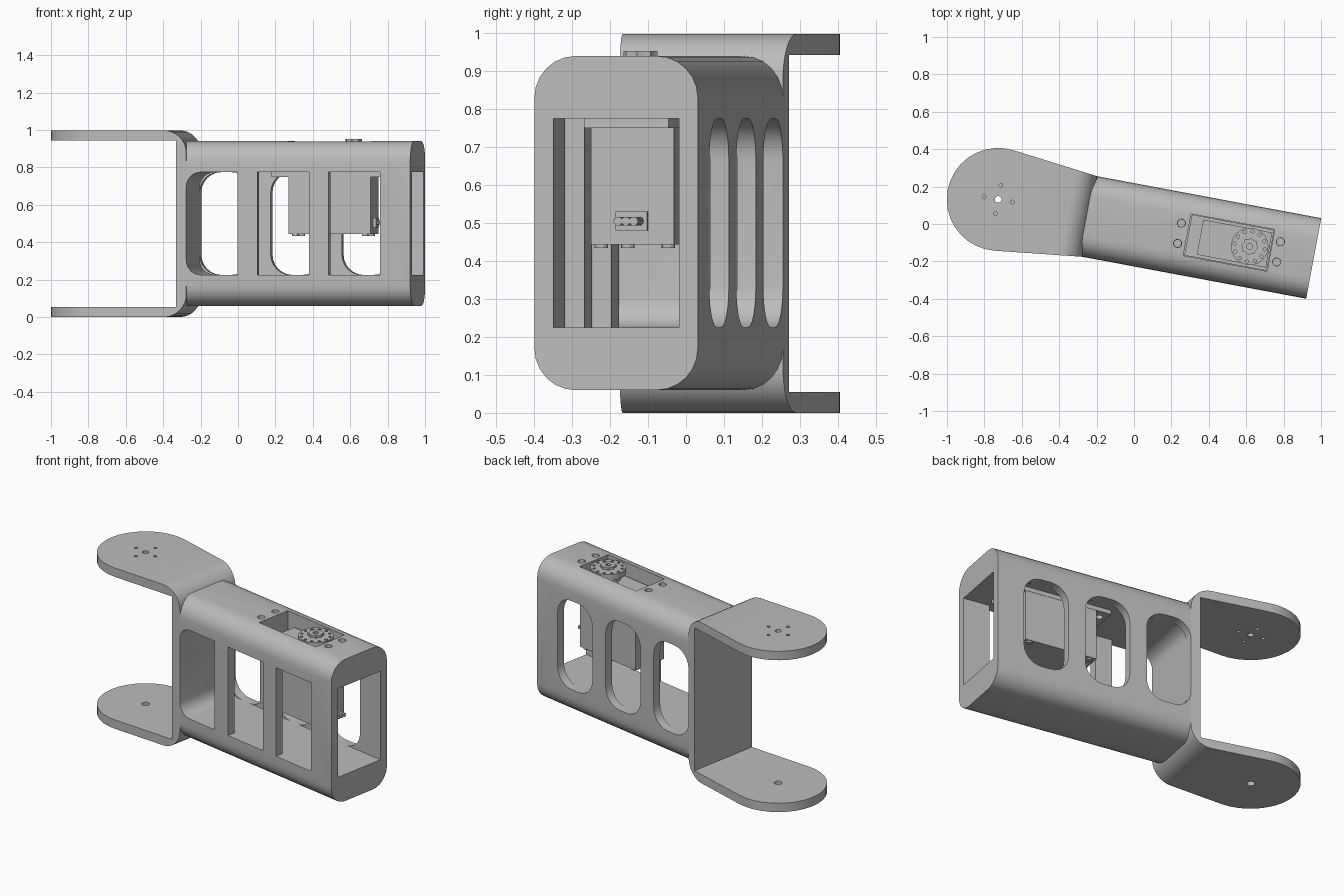
import bpy, bmesh
from math import sin, cos, pi, radians, atan2, acos, hypot
from mathutils import Matrix

cube = bpy.data.objects.get("Cube")
if cube:
    bpy.data.objects.remove(cube, do_unlink=True)

grey = bpy.data.materials.new("plain_grey")
grey.use_nodes = True
grey.diffuse_color = (0.5, 0.5, 0.5, 1)
grey.node_tree.nodes["Principled BSDF"].inputs["Base Color"].default_value = (0.5, 0.5, 0.5, 1)

# The arm runs along local x, turned in plan
FRAME = Matrix.Translation((-0.2365, 0.04, 0)) @ Matrix.Rotation(radians(-10.6), 4, 'Z')
H, T = 0.998, 0.055            # overall height, bracket thickness
L, W = 1.218, 0.219            # housing length, half width
LOW, HIGH = 0.225, 0.775       # cavity floor and roof
WALL = 0.168                   # inner half width
EYE, EYE_R = -0.498, 0.275     # round end of the bracket
HORN = 0.87                    # servo shaft position
WINDOWS = [(i * 0.387, i * 0.387 + 0.28) for i in range(3)]


def arc(cx, cy, r, a0, a1, n):
    return [(cx + r * cos(a0 + (a1 - a0) * i / n), cy + r * sin(a0 + (a1 - a0) * i / n))
            for i in range(n + 1)]


def circle(cx, cy, r, n=16):
    return arc(cx, cy, r, 0, 2 * pi, n)[:-1]


def rounded(x0, y0, x1, y1, left=0.0, right=0.0, n=6):
    pts = []
    corners = [(x0, y0, left, 1, 1), (x1, y0, right, -1, 1),
               (x1, y1, right, -1, -1), (x0, y1, left, 1, -1)]
    for k, (x, y, r, sx, sy) in enumerate(corners):
        if r:
            a = pi + k * pi / 2
            pts += arc(x + sx * r, y + sy * r, r, a, a + pi / 2, n)
        else:
            pts.append((x, y))
    return pts


def prism(name, pts, d0, d1, axis='z'):
    """Extrude a 2D outline from d0 to d1 along the given axis."""
    place = {'z': lambda a, b, d: (a, b, d), 'y': lambda a, b, d: (a, d, b),
             'x': lambda a, b, d: (d, a, b)}[axis]
    bm = bmesh.new()
    face = bm.faces.new([bm.verts.new(place(a, b, d0)) for a, b in pts])
    top = bmesh.ops.extrude_face_region(bm, geom=[face])
    shift = [v for v in top["geom"] if isinstance(v, bmesh.types.BMVert)]
    bmesh.ops.translate(bm, verts=shift, vec=place(0, 0, d1 - d0))
    bmesh.ops.recalc_face_normals(bm, faces=bm.faces[:])
    mesh = bpy.data.meshes.new(name)
    bm.to_mesh(mesh)
    bm.free()
    mesh.materials.append(grey)
    ob = bpy.data.objects.new(name, mesh)
    bpy.context.collection.objects.link(ob)
    ob.matrix_world = FRAME
    return ob


def box(name, x0, x1, y0, y1, z0, z1):
    return prism(name, rounded(x0, y0, x1, y1), z0, z1)


def boolean(ob, cutter, op='DIFFERENCE'):
    bpy.context.view_layer.objects.active = ob
    mod = ob.modifiers.new("cut", 'BOOLEAN')
    mod.operation, mod.solver, mod.object = op, 'EXACT', cutter
    bpy.ops.object.modifier_apply(modifier=mod.name)
    bpy.data.objects.remove(cutter, do_unlink=True)


def hole(ob, x, y, r, z0, z1, n=12):
    boolean(ob, prism("cutter", circle(x, y, r, n), z0, z1))


# Housing: rounded tube, hollowed, with windows in both sides
housing = prism("housing", rounded(-W, 0.06, W, 0.94, 0.11, 0.11), -0.03, L, 'x')
boolean(housing, prism("cutter", rounded(0, LOW, L + 0.1, HIGH, 0.08), -WALL, WALL, 'y'))
for i, (a, b) in enumerate(WINDOWS):
    front = rounded(a, LOW, b, HIGH, 0 if i else 0.08)
    boolean(housing, prism("cutter", front, -W - 0.1, -0.1, 'y'))
    boolean(housing, prism("cutter", rounded(a, LOW, b, HIGH, 0.11, 0.11), 0.1, W + 0.1, 'y'))

# Servo pocket and mounting holes in the roof
boolean(housing, box("cutter", 0.53, 0.985, -0.113, 0.113, 0.7, 1))
for x in (0.488, 1.027):
    for y in (-0.055, 0.055):
        hole(housing, x, y, 0.022, 0.7, 1)

# Bracket: bent strip trimmed to a tapered plan with a round end
tangent = atan2(W, -EYE) + acos(EYE_R / hypot(EYE, W))
plan = [(0, -W), (0, W)] + arc(EYE, 0, EYE_R, tangent, 2 * pi - tangent, 18)
bracket = prism("bracket", plan, -0.1, H + 0.1)
R = 0.12
strip = [(-1, 0)] + arc(-R, R, R, -pi / 2, 0, 8) + arc(-R, H - R, R, 0, pi / 2, 8)
strip += [(-1, H), (-1, H - T), (-T, H - T), (-T, T), (-1, T)]
boolean(bracket, prism("cutter", strip, -0.5, 0.5, 'y'), 'INTERSECT')
hole(bracket, EYE, 0, 0.018, 0.8, 1.1)
hole(bracket, EYE, 0, 0.023, -0.1, 0.2)
for k in range(4):
    a = k * pi / 2
    hole(bracket, EYE + 0.077 * cos(a), 0.077 * sin(a), 0.01, 0.8, 1.1)

# Servo: case, mounting flange, gearbox steps
parts = [housing, bracket]
parts.append(box("servo_case", 0.535, 0.983, -0.111, 0.111, 0.443, 0.82))
flange = box("servo_flange", 0.445, 1.072, -0.113, 0.113, 0.75, HIGH)
for x in (0.488, 1.027):
    for y in (-0.055, 0.055):
        hole(flange, x, y, 0.02, 0.7, 0.8)
parts.append(flange)
parts.append(box("servo_gearbox", 0.6, 0.975, -0.095, 0.095, 0.81, 0.865))
parts.append(prism("servo_boss", circle(HORN, 0, 0.07, 24), 0.86, 0.905))
for x in (0.57, 0.95):
    for y in (-0.09, 0.09):
        parts.append(prism("case_screw", circle(x, y, 0.018, 12), 0.434, 0.45))

# Servo horn with a ring of holes and a splined hub
horn = prism("servo_horn", circle(HORN, 0, 0.1, 32), 0.9, 0.938)
for k in range(12):
    a = k * pi / 6
    hole(horn, HORN + 0.082 * cos(a), 0.082 * sin(a), 0.009, 0.85, 1, 8)
parts.append(horn)
spline = [(HORN + r * cos(k * pi / 8), r * sin(k * pi / 8))
          for k, r in enumerate([0.046, 0.038] * 8)]
hub = prism("horn_hub", spline, 0.93, 0.953)
hole(hub, HORN, 0, 0.016, 0.94, 1)
parts.append(hub)

# Cable outlet with three wires
parts.append(box("cable_outlet", 0.98, 1.0, -0.042, 0.042, 0.48, 0.53))
for k in (-1, 0, 1):
    parts.append(prism("wire", circle(k * 0.021, 0.505, 0.012, 10), 0.99, 1.08, 'x'))

# Smooth curved faces, keep hard edges
bpy.ops.object.select_all(action='DESELECT')
for ob in parts:
    ob.select_set(True)
bpy.context.view_layer.objects.active = housing
bpy.ops.object.shade_smooth_by_angle(angle=radians(30))
